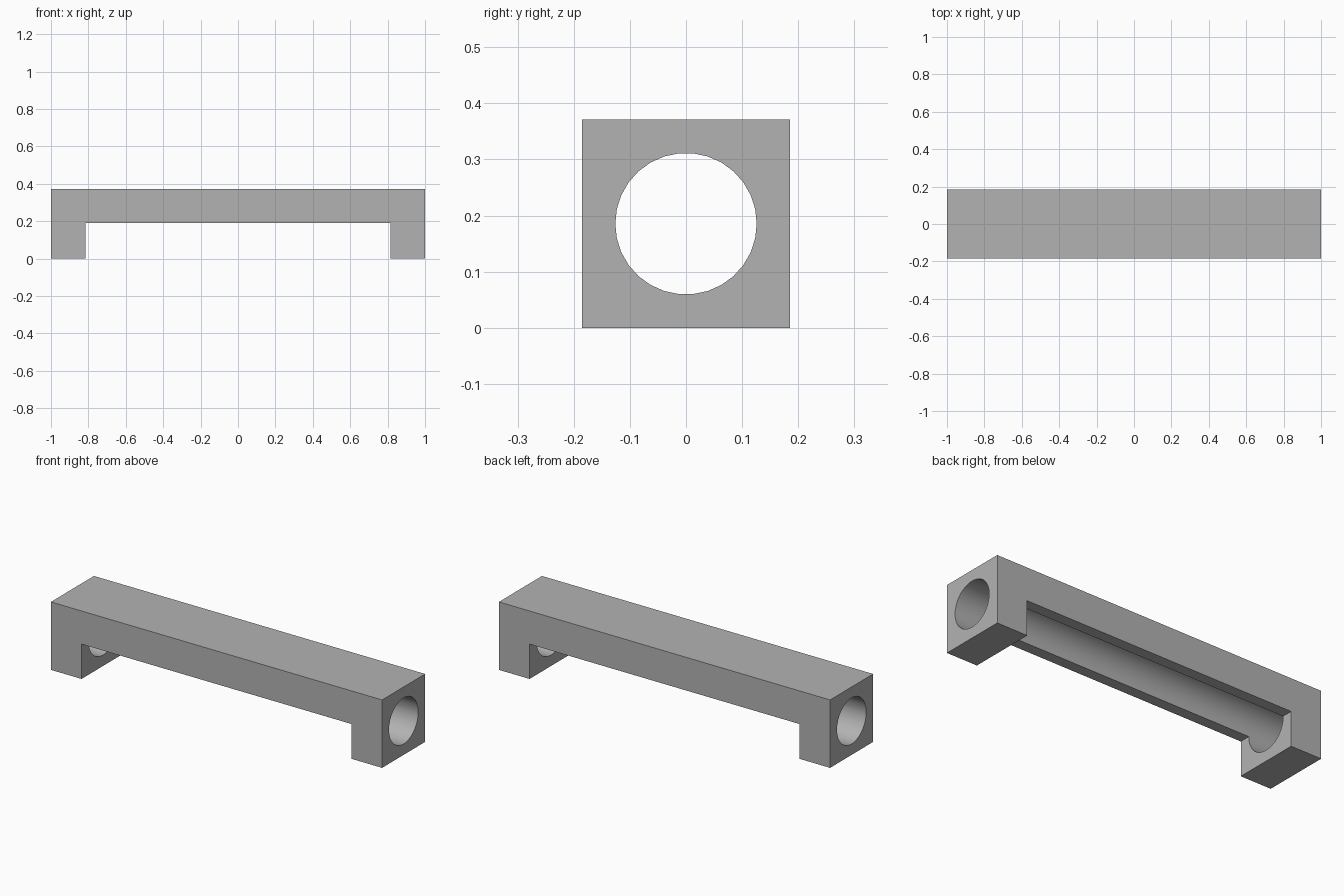
import bpy
import math

cube = bpy.data.objects.get("Cube")
if cube:
    bpy.data.objects.remove(cube, do_unlink=True)

SIDE = 0.371          # width and height of the bar
BORE_RADIUS = 0.126
SLOT_HALF = 0.815     # half length of the gap between the feet
SLOT_TOP = 0.19

grey = bpy.data.materials.new("plain grey")
grey.use_nodes = True
colour = (0.45, 0.45, 0.45, 1)
grey.diffuse_color = colour
grey.node_tree.nodes["Principled BSDF"].inputs["Base Color"].default_value = colour


def box(name, size, centre):
    bpy.ops.mesh.primitive_cube_add(size=1, location=centre)
    ob = bpy.context.object
    ob.name = name
    ob.scale = size
    bpy.ops.object.transform_apply(location=True, rotation=True, scale=True)
    ob.data.materials.append(grey)
    return ob


def cut(target, cutter):
    cutter.hide_render = True
    mod = target.modifiers.new(cutter.name, 'BOOLEAN')
    mod.operation = 'DIFFERENCE'
    mod.solver = 'EXACT'
    mod.object = cutter
    bpy.context.view_layer.objects.active = target
    bpy.ops.object.modifier_apply(modifier=mod.name)
    bpy.data.objects.remove(cutter, do_unlink=True)


# Square bar
bar = box("bored_bar", (2, SIDE, SIDE), (0, 0, SIDE / 2))

# Round bore along the whole length
bpy.ops.mesh.primitive_cylinder_add(vertices=30, radius=BORE_RADIUS, depth=3,
                                    location=(0, 0, SIDE / 2),
                                    rotation=(0, math.pi / 2, 0))
bore = bpy.context.object
bore.name = "bore_cutter"
bore.data.materials.append(grey)
cut(bar, bore)

# Open underside between the two feet
slot = box("slot_cutter", (2 * SLOT_HALF, 1, 1), (0, 0, SLOT_TOP - 0.5))
cut(bar, slot)

# Smooth bore, sharp outer edges
bpy.ops.object.select_all(action='DESELECT')
bar.select_set(True)
bpy.context.view_layer.objects.active = bar
bpy.ops.object.shade_smooth_by_angle(angle=math.radians(30))
